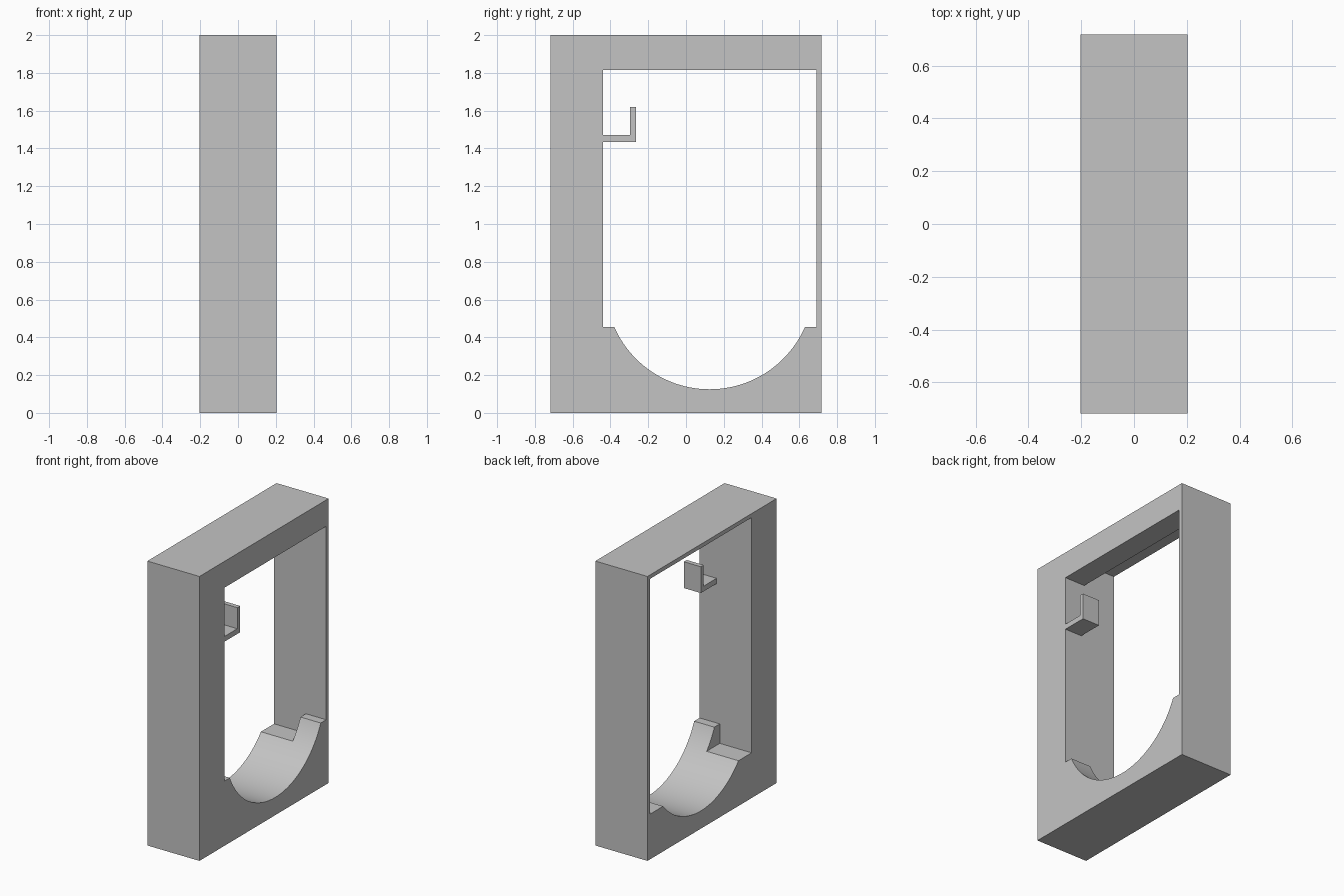
import bpy
import bmesh
import math
from mathutils import Vector

cube = bpy.data.objects.get("Cube")
if cube:
    bpy.data.objects.remove(cube, do_unlink=True)

HALF_X, HALF_Y, HEIGHT = 0.2025, 0.7175, 2.0
STEP_X = 0.045                      # depth where the opening widens
WALL_FRONT, WALL_BACK = -0.44, 0.69

grey = bpy.data.materials.new("plain grey")
grey.use_nodes = True
colour = (0.55, 0.55, 0.55, 1)
grey.diffuse_color = colour
grey.node_tree.nodes["Principled BSDF"].inputs["Base Color"].default_value = colour


def prism(name, profile, sweep):
    """Extrude a closed flat outline along a sweep vector."""
    bm = bmesh.new()
    face = bm.faces.new([bm.verts.new(p) for p in profile])
    result = bmesh.ops.extrude_face_region(bm, geom=[face], use_keep_orig=True)
    moved = [g for g in result["geom"] if isinstance(g, bmesh.types.BMVert)]
    bmesh.ops.translate(bm, vec=Vector(sweep), verts=moved)
    bmesh.ops.recalc_face_normals(bm, faces=bm.faces)
    mesh = bpy.data.meshes.new(name)
    bm.to_mesh(mesh)
    bm.free()
    mesh.materials.append(grey)
    obj = bpy.data.objects.new(name, mesh)
    bpy.context.collection.objects.link(obj)
    return obj


def cut(target, cutter):
    """Subtract a cutter from the target, then discard the cutter."""
    mod = target.modifiers.new("cut", "BOOLEAN")
    mod.operation = "DIFFERENCE"
    mod.solver = "EXACT"
    mod.object = cutter
    bpy.ops.object.select_all(action="DESELECT")
    target.select_set(True)
    bpy.context.view_layer.objects.active = target
    bpy.ops.object.modifier_apply(modifier=mod.name)
    bpy.data.objects.remove(cutter, do_unlink=True)


# Outer frame block
frame = prism("frame", [(-HALF_X, y, z) for y, z in
                        [(-HALF_Y, 0), (HALF_Y, 0), (HALF_Y, HEIGHT), (-HALF_Y, HEIGHT)]],
              (2 * HALF_X, 0, 0))

# Stepped opening: taller on the -x side, with a lip on the +x side
low, high, recess_low, recess_high = 0.455, 1.815, 0.318, 1.972
opening = [(-0.4, recess_low), (STEP_X, recess_low), (STEP_X, low), (0.4, low),
           (0.4, high), (STEP_X, high), (STEP_X, recess_high), (-0.4, recess_high)]
cut(frame, prism("opening_cutter", [(x, WALL_FRONT, z) for x, z in opening],
                 (0, WALL_BACK - WALL_FRONT, 0)))

# Round cradle in the bottom
radius, centre_y, centre_z, sides = 0.551, 0.125, 0.676, 128
angles = [2 * math.pi * i / sides for i in range(sides)]
cut(frame, prism("cradle_cutter",
                 [(-0.4, centre_y + radius * math.cos(a), centre_z + radius * math.sin(a))
                  for a in angles], (0.8, 0, 0)))

bpy.ops.object.shade_smooth_by_angle(angle=math.radians(30))

# L-shaped hook on the inside of the front wall
hook_x = 0.07
hook = [(WALL_FRONT, 1.435), (-0.265, 1.435), (-0.265, 1.62),
        (-0.297, 1.62), (-0.297, 1.472), (WALL_FRONT, 1.472)]
prism("hook", [(hook_x, y, z) for y, z in hook], (HALF_X - hook_x, 0, 0))
